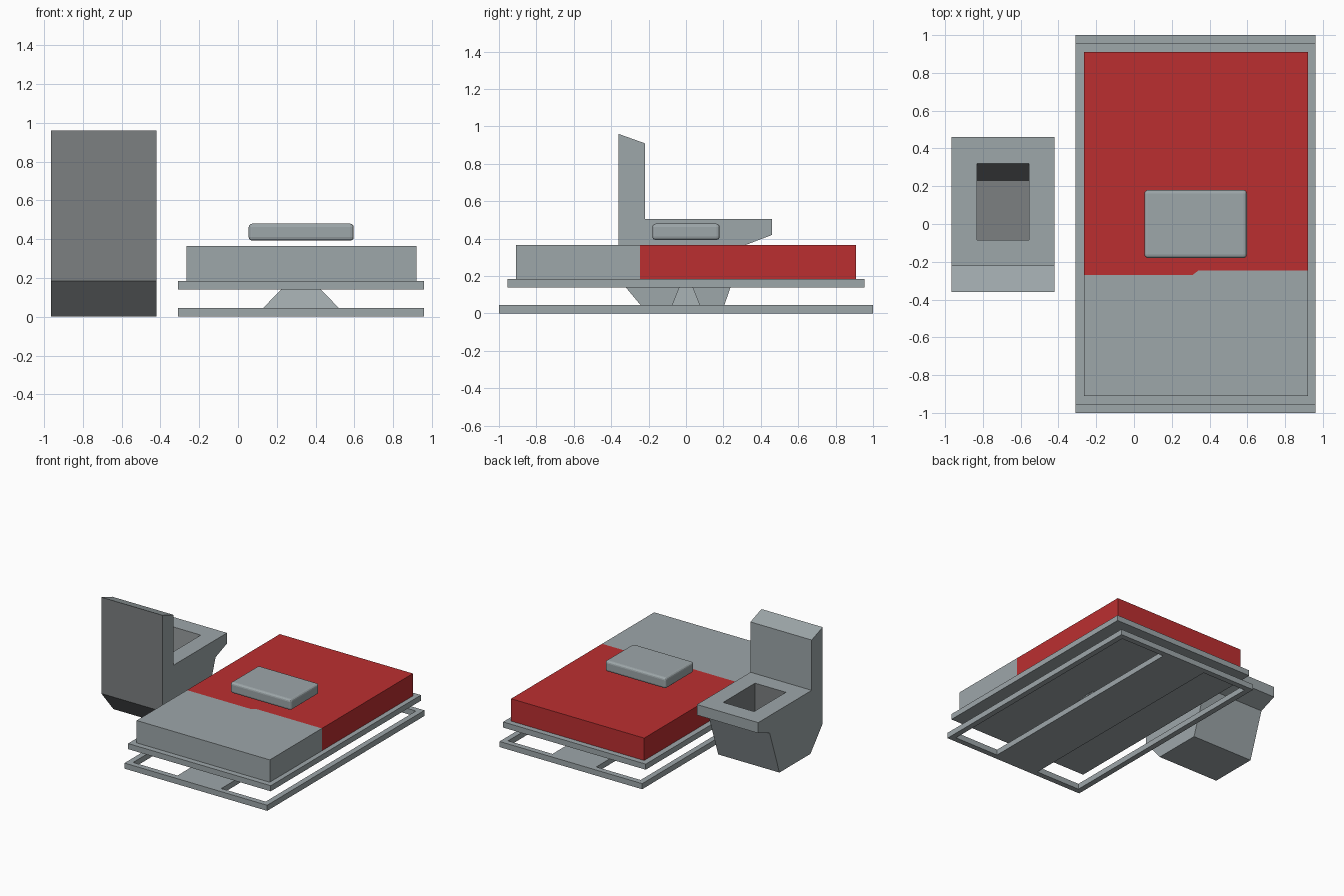
import bpy, bmesh
from mathutils import Vector

if "Cube" in bpy.data.objects:
    bpy.data.objects.remove(bpy.data.objects["Cube"])


def material(name, rgb):
    m = bpy.data.materials.new(name)
    m.diffuse_color = (*rgb, 1)
    m.use_nodes = True
    m.node_tree.nodes["Principled BSDF"].inputs["Base Color"].default_value = m.diffuse_color
    return m


GREY = material("light grey", (0.34, 0.385, 0.40))
DARK = material("dark grey", (0.20, 0.215, 0.22))
RED = material("red", (0.50, 0.028, 0.03))


def make(name, bm, mats):
    bmesh.ops.recalc_face_normals(bm, faces=bm.faces[:])
    me = bpy.data.meshes.new(name)
    bm.to_mesh(me)
    bm.free()
    for m in mats:
        me.materials.append(m)
    ob = bpy.data.objects.new(name, me)
    bpy.context.collection.objects.link(ob)
    return ob


def extrude(bm, pts, vec):
    """Add a prism from a 3D polygon and return all its faces."""
    start = bm.faces.new([bm.verts.new(p) for p in pts])
    before = set(bm.faces) - {start}
    geo = bmesh.ops.extrude_face_region(bm, geom=[start], use_keep_orig=True)
    tops = [g for g in geo["geom"] if isinstance(g, bmesh.types.BMVert)]
    bmesh.ops.translate(bm, vec=Vector(vec), verts=tops)
    return [f for f in bm.faces if f not in before]


def box_into(bm, x, y, z):
    pts = [(x[0], y[0], z[0]), (x[1], y[0], z[0]), (x[1], y[1], z[0]), (x[0], y[1], z[0])]
    return extrude(bm, pts, (0, 0, z[1] - z[0]))


def box(name, x, y, z, mat):
    bm = bmesh.new()
    box_into(bm, x, y, z)
    return make(name, bm, [mat])


def side_prism(name, profile, x0, x1, mats):
    bm = bmesh.new()
    extrude(bm, [(x0, y, z) for y, z in profile], (x1 - x0, 0, 0))
    return make(name, bm, mats)


# Toilet: one side profile, full width
toilet = side_prism("toilet", [
    (-0.36, 0.96), (-0.22, 0.91), (-0.22, 0.505), (0.46, 0.505), (0.46, 0.42),
    (0.315, 0.365), (0.19, 0), (-0.205, 0), (-0.36, 0.185)], -0.965, -0.42, [GREY, DARK])
for p in toilet.data.polygons:  # darker rear of the tank
    p.material_index = 1 if p.normal.y < -0.5 else 0

# Bowl opening with a sloping front wall
cutter = side_prism("bowl_cutter", [
    (-0.085, 0.24), (0.23, 0.24), (0.32, 0.505), (0.354, 0.605), (-0.085, 0.605)],
    -0.83, -0.555, [GREY, DARK])
for p in cutter.data.polygons:
    p.material_index = 1
cutter.hide_render = True
cutter.hide_set(True)
cut = toilet.modifiers.new("bowl", "BOOLEAN")
cut.object = cutter
cut.operation = "DIFFERENCE"
cut.solver = "EXACT"

# Floor frame: ring of four rails plus a centre plank
X0, X1, W = -0.31, 0.96, 0.045
bm = bmesh.new()
box_into(bm, (X0, X0 + W), (-1, 1), (0, 0.045))
box_into(bm, (X1 - W, X1), (-1, 1), (0, 0.045))
for y in ((-1, -1 + W), (1 - W, 1)):
    box_into(bm, (X0 + W, X1 - W), y, (0, 0.045))
box_into(bm, (0.13, 0.52), (-1 + W, 1 - W), (0, 0.045))
make("floor_frame", bm, [GREY])

# Tapered pedestal between frame and bed base
bm = bmesh.new()
box_into(bm, (0.13, 0.52), (-0.075, 0.075), (0.045, 0.14))
for v in bm.verts:
    if v.co.z > 0.1:
        v.co.x = 0.325 + (v.co.x - 0.325) * 0.53
        v.co.y *= 0.5
make("pedestal", bm, [GREY])

# Bed base
box("bed_base", (X0, X1), (-0.955, 0.955), (0.14, 0.185), GREY)

# Mattress: bare head end and red blanket end, meeting at a stepped edge
seam = [(-0.265, -0.27), (0.31, -0.27), (0.34, -0.247), (0.92, -0.247)]
bm = bmesh.new()
for end, idx in ((-0.91, 0), (0.91, 1)):
    outline = seam + [(0.92, end), (-0.265, end)]
    for f in extrude(bm, [(x, y, 0.185) for x, y in outline], (0, 0, 0.18)):
        f.material_index = idx
inner = [f for f in bm.faces if -0.28 < f.calc_center_median().y < -0.24]
bmesh.ops.delete(bm, geom=inner, context="FACES")
bmesh.ops.remove_doubles(bm, verts=bm.verts[:], dist=0.0005)
make("mattress", bm, [GREY, RED])

# Pillow floating just above the mattress
pillow = box("pillow", (0.055, 0.597), (-0.18, 0.18), (0.393, 0.48), GREY)
bev = pillow.modifiers.new("soft_edges", "BEVEL")
bev.width = 0.018
bev.segments = 3
